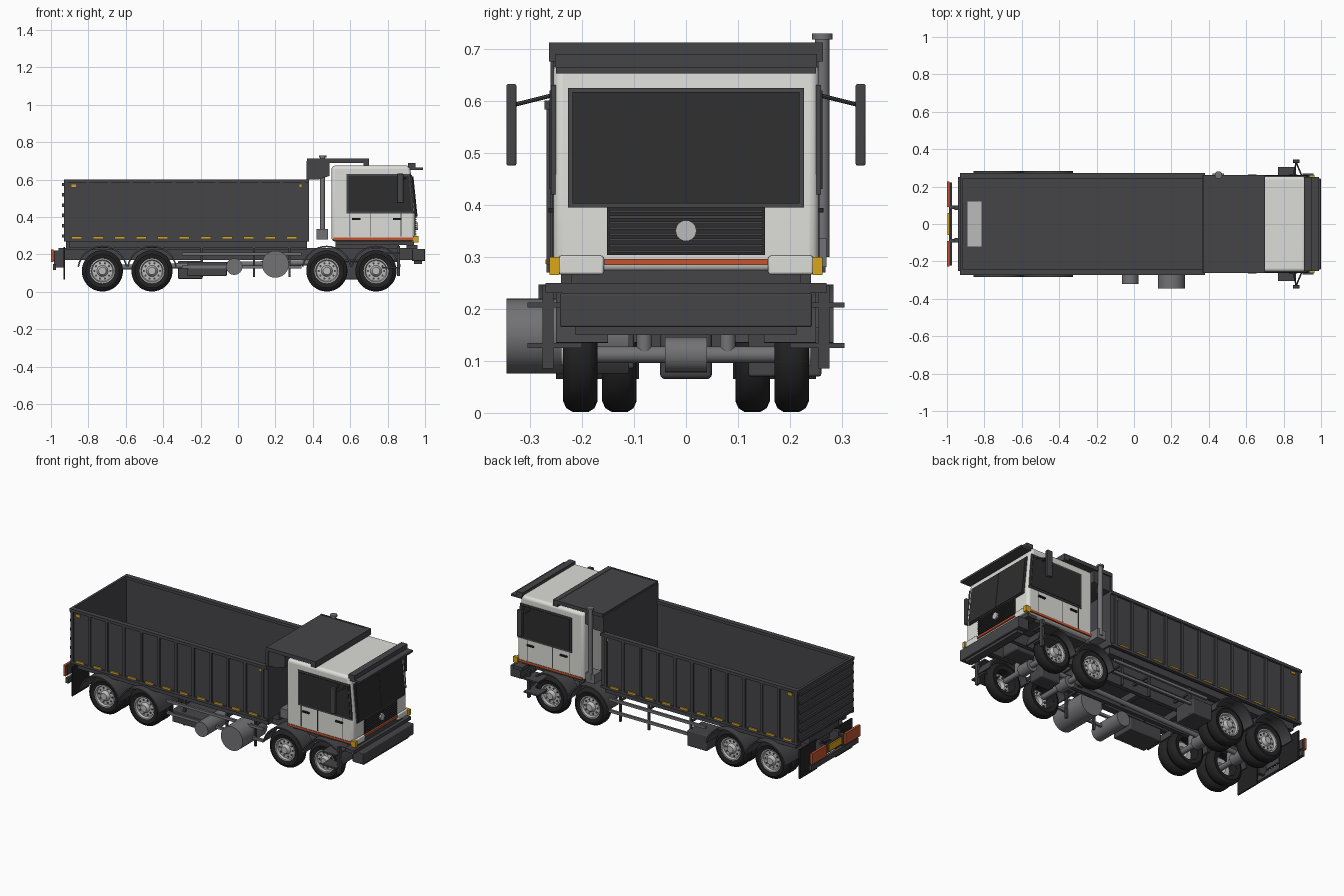
import bpy, bmesh
from math import sin, cos, pi, radians
from mathutils import Vector, Matrix

default = bpy.data.objects.get("Cube")
if default:
    bpy.data.objects.remove(default, do_unlink=True)


def material(name, red, green, blue):
    mat = bpy.data.materials.new(name)
    mat.use_nodes = True
    mat.diffuse_color = (red, green, blue, 1)
    mat.node_tree.nodes["Principled BSDF"].inputs["Base Color"].default_value = (red, green, blue, 1)
    return mat


dark = material("charcoal paint", .06, .06, .066)
white = material("off white paint", .72, .72, .69)
glass = material("dark glass", .027, .027, .027)
rubber = material("black rubber", .016, .016, .016)
metal = material("grey metal", .17, .17, .18)
silver = material("silver wheel", .5, .5, .5)
orange = material("orange red", .55, .09, .03)
amber = material("amber lamp", .7, .38, .01)


def finish(name, mat, bm, bevel=0):
    bmesh.ops.recalc_face_normals(bm, faces=bm.faces[:])
    mesh = bpy.data.meshes.new(name)
    bm.to_mesh(mesh)
    bm.free()
    mesh.materials.append(mat)
    obj = bpy.data.objects.new(name, mesh)
    bpy.context.collection.objects.link(obj)
    if bevel:
        mod = obj.modifiers.new("rounded edges", 'BEVEL')
        mod.width, mod.segments, mod.limit_method = bevel, 4, 'ANGLE'
        mod.angle_limit = radians(25)
    bpy.ops.object.select_all(action='DESELECT')
    obj.select_set(True)
    bpy.context.view_layer.objects.active = obj
    bpy.ops.object.shade_smooth_by_angle(angle=radians(35))
    return obj


def span(value):
    """A single number means a symmetric half width."""
    return value if isinstance(value, tuple) else (-value, value)


def prism(name, mat, profile, y, bevel=0):
    """Side profile of (x, z) points extruded across the truck."""
    near, far = span(y)
    bm = bmesh.new()
    face = bm.faces.new([bm.verts.new((px, near, pz)) for px, pz in profile])
    new = bmesh.ops.extrude_face_region(bm, geom=[face])["geom"]
    moved = [v for v in new if isinstance(v, bmesh.types.BMVert)]
    bmesh.ops.translate(bm, verts=moved, vec=(0, far - near, 0))
    return finish(name, mat, bm, bevel)


def box(name, mat, x, y, z, bevel=0):
    (left, right), (low, high) = x, z
    return prism(name, mat, [(left, low), (right, low), (right, high), (left, high)], y, bevel)


def pair(maker, name, mat, shape, y, *rest):
    """The same part on both sides of the truck."""
    near, far = y
    maker("left_" + name, mat, shape, (near, far), *rest)
    maker("right_" + name, mat, shape, (-far, -near), *rest)


def add_rod(bm, start, end, radius, sides=24):
    start, end = Vector(start), Vector(end)
    turn = (end - start).to_track_quat('Z', 'Y').to_matrix().to_4x4()
    bmesh.ops.create_cone(bm, cap_ends=True, segments=sides, radius1=radius, radius2=radius,
                          depth=(end - start).length,
                          matrix=Matrix.Translation((start + end) / 2) @ turn)


def rod(name, mat, start, end, radius, sides=24):
    bm = bmesh.new()
    add_rod(bm, start, end, radius, sides)
    return finish(name, mat, bm)


def lathe(name, mat, profile, place, side):
    """Spin (radius, y) points around the axle line."""
    bm = bmesh.new()
    verts = [bm.verts.new((r, y * side, 0)) for r, y in profile]
    edges = [bm.edges.new(ends) for ends in zip(verts, verts[1:])]
    bmesh.ops.spin(bm, geom=verts + edges, cent=(0, 0, 0), axis=(0, 1, 0), angle=2 * pi, steps=36)
    bmesh.ops.remove_doubles(bm, verts=bm.verts[:], dist=.0001)
    bmesh.ops.translate(bm, verts=bm.verts[:], vec=place)
    return finish(name, mat, bm)


# Wheels, axles and mudguards
axle_z, tyre_r = .112, .11
tyre = [(.065, .005), (.09, 0), (.103, .006), (tyre_r, .017), (tyre_r, .048),
        (.103, .06), (.09, .066), (.065, .06), (.065, .005)]
dish = [(.066, .004), (.066, .062), (.06, .062), (.055, .05), (.03, .052),
        (.026, .062), (.02, .07), (0, .07)]
steps = [radians(a) for a in range(10, 171, 10)]
for number, axle_x in enumerate((-.725, -.46, .475, .738)):
    rear = axle_x < 0
    tag = f"axle_{number}"
    for side in (-1, 1):
        outer = (axle_x, .17 * side, axle_z)
        lathe(tag + "_tyre", rubber, tyre, outer, side)
        lathe(tag + "_rim", silver, dish, outer, side)
        if rear:
            inner = (axle_x, .095 * side, axle_z)
            lathe(tag + "_inner_tyre", rubber, tyre, inner, side)
            lathe(tag + "_inner_rim", silver, dish, inner, side)
        holes = bmesh.new()
        for k in range(10):
            hx, hz = axle_x + .043 * cos(k * pi / 5), axle_z + .043 * sin(k * pi / 5)
            add_rod(holes, (hx, .215 * side, hz), (hx, .223 * side, hz), .006, 10)
        finish(tag + "_rim_holes", dark, holes)
        rod(tag + "_spring_seat", metal, (axle_x, .08 * side, axle_z), (axle_x, .08 * side, .18), .015)
    rod(tag + "_beam", metal, (axle_x, -.18, axle_z), (axle_x, .18, axle_z), .016)
    lathe(tag + "_differential", metal, [(0, -.04), (.034, -.04), (.034, .04), (0, .04)],
          (axle_x, 0, axle_z), 1)
    arch = [(axle_x + r * cos(a), axle_z + r * sin(a))
            for r, angles in ((.135, steps), (.127, steps[::-1])) for a in angles]
    pair(prism, tag + "_mudguard", dark, arch, (.09, .283) if rear else (.15, .25))

# Chassis, drive line and engine
pair(box, "chassis_rail", dark, (-.96, .95), (.075, .1), (.17, .235))
for beam_x in (-.9, -.59, -.3, 0, .3, .6, .9):
    box("chassis_crossmember", dark, (beam_x, beam_x + .03), .08, (.185, .225))
rod("drive_shaft", metal, (-.72, 0, .13), (.55, 0, .16), .014)
box("engine", dark, (.52, .86), .06, (.16, .27), .01)
box("oil_pan", dark, (.55, .68), .05, (.065, .17), .01)
box("bed_subframe", dark, (-.92, .37), .14, (.225, .28))
pair(box, "subframe_side", dark, (-.9, .37), (.2, .24), (.235, .28))

# Tipper bed
bed = (-.93, .38)
box("bed_floor", dark, bed, .255, (.275, .288))
box("bed_floor_plate", silver, (-.89, -.815), .12, (.288, .293))
pair(box, "bed_wall", dark, bed, (.25, .26), (.275, .59))
pair(box, "bed_top_rim", dark, bed, (.243, .272), (.583, .6))
pair(box, "bed_bottom_rim", dark, bed, (.25, .268), (.27, .285))
box("bed_tailgate", dark, (-.93, -.915), .255, (.275, .6))
box("bed_headboard", dark, (.365, .38), .26, (.275, .7))
for level in range(6):
    rib_z = .29 + level * .055
    box("tailgate_rib", dark, (-.94, -.93), .25, (rib_z, rib_z + .018))
for k in range(12):
    rib_x = -.925 + k * .115
    pair(box, "bed_rib", dark, (rib_x, rib_x + .016), (.258, .268), (.28, .59))
    if k < 11:
        pair(box, "bed_marker", amber, (rib_x + .035, rib_x + .09), (.262, .27), (.286, .295))
for lamp_x in (-.89, .33):
    pair(box, "bed_top_marker", amber, (lamp_x, lamp_x + .025), (.258, .266), (.56, .573))

# Canopy over the cab
prism("bed_canopy", dark, [(.37, .6), (.43, .6), (.49, .62), (.49, .69), (.7, .69), (.7, .71), (.37, .71)], .255)
box("canopy_lip", dark, (.67, .7), .263, (.675, .712))
pair(box, "canopy_edge", dark, (.37, .7), (.252, .263), (.69, .712))

# Cab shell
front_x = .945
prism("cab", white, [(.5, .27), (front_x, .27), (front_x, .42), (.92, .675), (.5, .675)], .255, .018)
box("cab_underside", dark, (.52, .94), .22, (.25, .275))
prism("windscreen_frame", dark, [(.94, .395), (.954, .395), (.931, .624), (.915, .624)], .227)
prism("windscreen", glass, [(.94, .402), (.957, .402), (.935, .617), (.915, .617)], .218)
prism("windscreen_divider", dark, [(.94, .402), (.96, .402), (.938, .617), (.915, .617)], .002)
window = [(.58, .42), (.938, .42), (.922, .63), (.58, .63)]
pair(prism, "side_window_frame", dark, window, (.25, .259))
pair(prism, "side_window", glass, [(.59, .43), (.928, .43), (.914, .62), (.59, .62)], (.252, .262))
for seam_x in (.595, .705, .87):
    pair(box, "door_seam", dark, (seam_x, seam_x + .004), (.25, .257), (.295, .42))
for handle_x in (.61, .83):
    pair(box, "door_handle", rubber, (handle_x, handle_x + .045), (.25, .264), (.385, .394))
pair(box, "cab_stripe", orange, (.51, .935), (.25, .258), (.276, .29))
pair(box, "cab_corner_block", white, (.93, .956), (.158, .245), (.266, .302), .005)
pair(box, "turn_lamp", amber, (.935, .965), (.243, .262), (.265, .3))

# Grille and nose
box("grille_panel", glass, (.94, .95), .152, (.303, .396))
for k in range(8):
    slat_z = .308 + k * .011
    box("grille_slat", dark, (.945, .955), .148, (slat_z, slat_z + .005))
box("nose_stripe", orange, (.94, .953), .157, (.284, .296))
rod("nose_cap", silver, (.95, 0, .35), (.962, 0, .35), .02)

# Bumper and sun visor
box("front_bumper", dark, (.93, 1), .242, (.165, .23), .004)
box("bumper_lower_bar", dark, (.94, .985), .212, (.15, .17))
box("bumper_shelf", dark, (.9, .96), .27, (.23, .25))
box("sun_visor", dark, (.92, .988), .25, (.652, .664))
box("visor_bar", dark, (.91, .95), .252, (.664, .69))

# Steps and mirrors
pair(box, "step_plate", dark, (.85, .865), (.255, .276), (.085, .245))
for step_z in (.125, .203):
    pair(box, "step", dark, (.77, .865), (.2, .305), (step_z, step_z + .009))
pair(box, "mirror", dark, (.85, .885), (.326, .345), (.475, .632), .004)
for side in (-1, 1):
    for foot_x in (.85, .9):
        rod("mirror_arm", dark, (foot_x, .25 * side, .612), (.867, .33 * side, .592), .004, 8)

# Exhaust stack
stack_x, stack_y = .452, .262
rod("exhaust_pipe", metal, (stack_x, stack_y, .3), (stack_x, stack_y, .72), .014)
rod("exhaust_cap", metal, (stack_x, stack_y, .718), (stack_x, stack_y, .729), .02)
box("exhaust_box", metal, (.42, .48), (.2, .27), (.28, .335))
box("intake_box", metal, (.42, .48), (-.2, -.1), (.28, .335))

# Tanks, tool box and side guards
rod("fuel_tank", metal, (.2, -.345, .148), (.2, -.11, .148), .072, 32)
rod("air_tank", metal, (-.02, -.32, .135), (-.02, -.11, .135), .044, 32)
box("tool_box", dark, (-.32, -.19), (.12, .26), (.07, .165), .005)
box("battery_box", dark, (-.27, -.06), (-.24, -.1), (.085, .16), .005)
for rail_z in (.125, .195):
    pair(box, "side_guard_rail", metal, (-.3, .34), (.235, .248), (rail_z, rail_z + .016))
for post_x in (-.2, .08, .27):
    pair(box, "side_guard_post", dark, (post_x, post_x + .012), (.222, .235), (.08, .235))
    pair(box, "side_guard_arm", dark, (post_x, post_x + .012), (.09, .235), (.2, .21))

# Tail lamps, rear guard and mudflaps
pair(box, "tail_bracket", dark, (-.985, -.93), (.08, .1), (.13, .22))
box("tail_board", dark, (-.988, -.978), .222, (.165, .22))
pair(box, "tail_lamp", orange, (-1, -.986), (.09, .228), (.16, .226))
box("tail_centre_lamp", amber, (-.996, -.986), .06, (.175, .215))
box("rear_guard", dark, (-.99, -.972), .222, (.118, .15))
pair(box, "rear_mudflap", rubber, (-.932, -.924), (.09, .25), (.065, .24))
